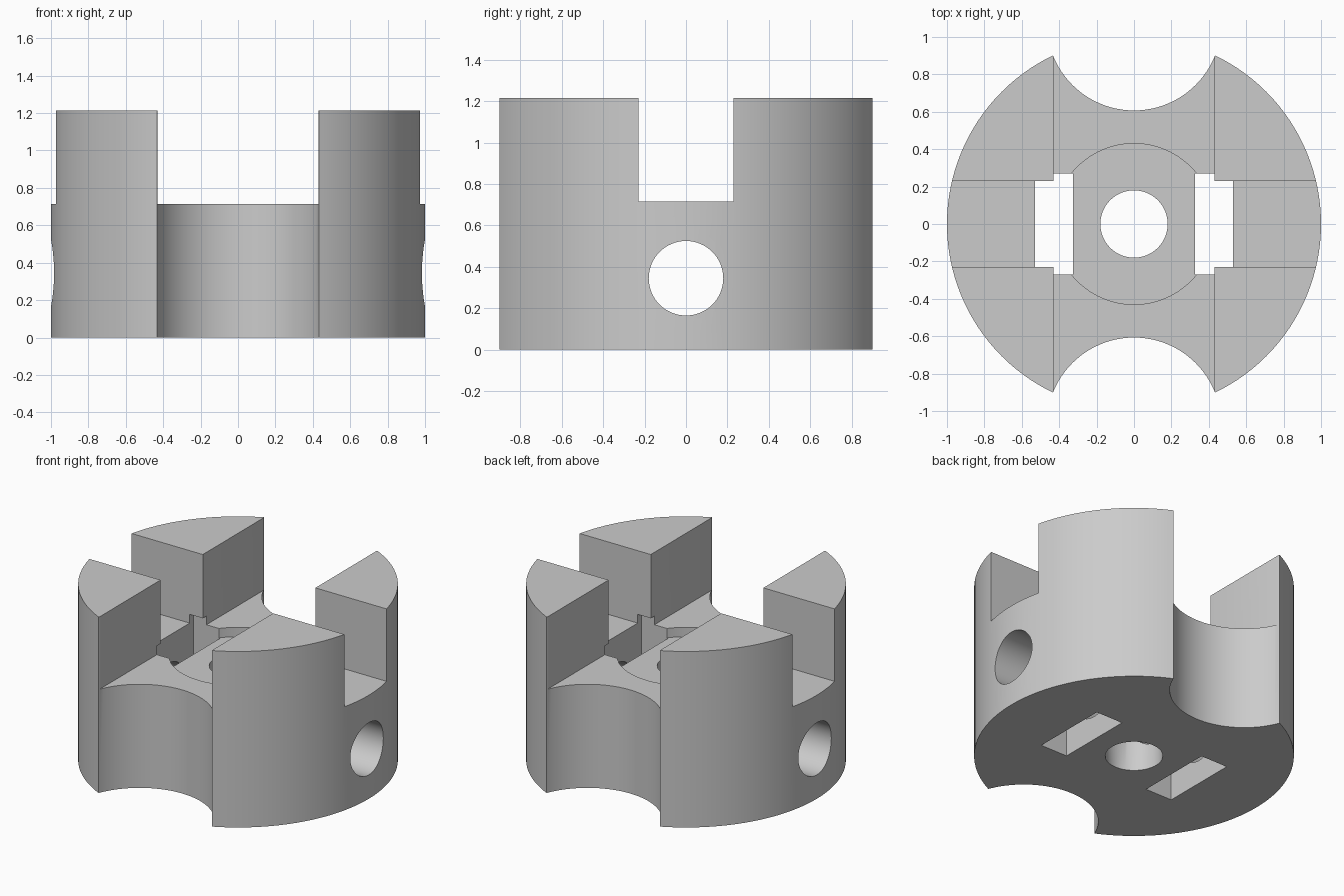
import bpy
import math

if "Cube" in bpy.data.objects:
    bpy.data.objects.remove(bpy.data.objects["Cube"], do_unlink=True)

HEIGHT = 1.215   # top of the four jaws
DECK = 0.715     # floor of the crossing channels

grey = bpy.data.materials.new("plain grey")
grey.use_nodes = True
grey.diffuse_color = (0.6, 0.6, 0.6, 1)
grey.node_tree.nodes["Principled BSDF"].inputs["Base Color"].default_value = (0.6, 0.6, 0.6, 1)


def cylinder(name, radius, depth, location, rotation=(0, 0, 0), sides=96):
    bpy.ops.mesh.primitive_cylinder_add(vertices=sides, radius=radius, depth=depth,
                                        location=location, rotation=rotation)
    bpy.context.object.name = name
    return bpy.context.object


def box(name, x, y, z):
    """Box from (min, max) pairs."""
    pairs = (x, y, z)
    bpy.ops.mesh.primitive_cube_add(size=1, location=[(a + b) / 2 for a, b in pairs])
    ob = bpy.context.object
    ob.name = name
    ob.scale = [b - a for a, b in pairs]
    bpy.ops.object.transform_apply(location=False, rotation=False, scale=True)
    return ob


def cut(body, cutter):
    cutter.hide_render = True
    mod = body.modifiers.new(cutter.name, 'BOOLEAN')
    mod.operation = 'DIFFERENCE'
    mod.solver = 'EXACT'
    mod.object = cutter
    bpy.context.view_layer.objects.active = body
    bpy.ops.object.modifier_apply(modifier=mod.name)
    bpy.data.objects.remove(cutter, do_unlink=True)


# Round blank
body = cylinder("jaw_coupling_hub", 1, HEIGHT, (0, 0, HEIGHT / 2), sides=128)

# Crossing channels that leave four jaws
cut(body, box("wide_channel", (-0.43, 0.43), (-2, 2), (DECK, 2)))
cut(body, box("narrow_channel", (-2, 2), (-0.23, 0.23), (DECK, 2)))

# Scallops at front and back, slots at left and right
for side in (-1, 1):
    cut(body, cylinder("scallop", 0.466, 4, (0, side * 1.073, 0)))
    near, far = sorted((side * 0.325, side * 0.53))
    cut(body, box("slot", (near, far), (-0.27, 0.27), (-1, 0.775)))

# Shallow round seat, centre bore and cross hole
cut(body, cylinder("round_seat", 0.43, 0.2, (0, 0, 0.75)))
cut(body, cylinder("centre_bore", 0.18, 4, (0, 0, 0), sides=64))
cut(body, cylinder("cross_hole", 0.18, 4, (0, 0, 0.345), (0, math.pi / 2, 0), sides=64))

# Finish
body.data.materials.clear()
body.data.materials.append(grey)
bpy.ops.object.select_all(action='DESELECT')
body.select_set(True)
bpy.context.view_layer.objects.active = body
bpy.ops.object.shade_smooth_by_angle(angle=math.radians(30))
